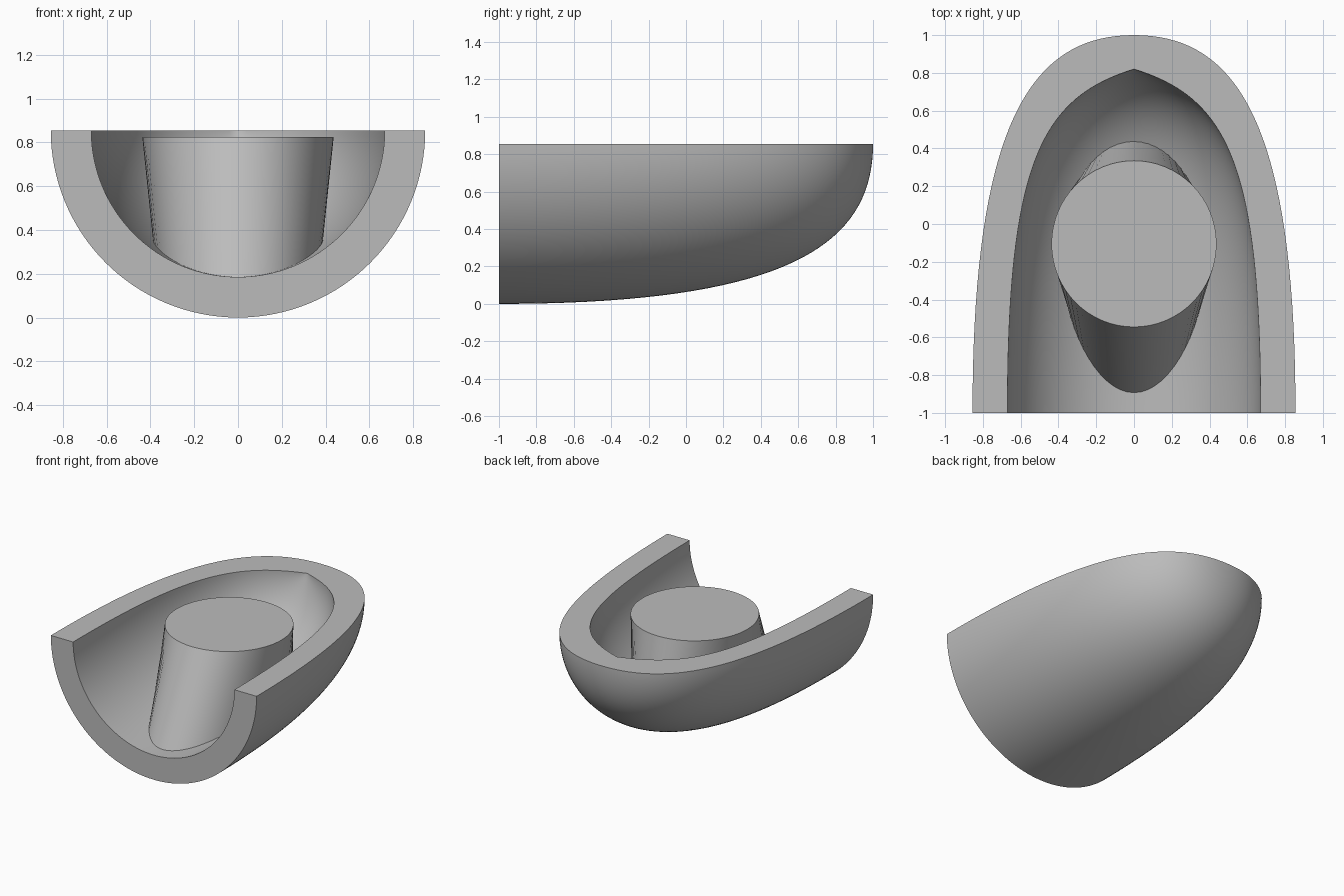
import bpy, bmesh, math
from mathutils import Vector

if "Cube" in bpy.data.objects:
    bpy.data.objects.remove(bpy.data.objects["Cube"])

RIM = 0.855      # height of the flat rim and of the shell axis
STEPS, SEGS = 36, 64

grey = bpy.data.materials.new("plain grey")
grey.diffuse_color = (0.5, 0.5, 0.5, 1)
grey.use_nodes = True
grey.node_tree.nodes["Principled BSDF"].inputs["Base Color"].default_value = grey.diffuse_color


def finish(bm, name):
    bmesh.ops.remove_doubles(bm, verts=bm.verts, dist=1e-5)
    bmesh.ops.recalc_face_normals(bm, faces=bm.faces)
    mesh = bpy.data.meshes.new(name)
    bm.to_mesh(mesh)
    bm.free()
    mesh.materials.append(grey)
    obj = bpy.data.objects.new(name, mesh)
    bpy.context.collection.objects.link(obj)
    bpy.ops.object.select_all(action='DESELECT')
    obj.select_set(True)
    bpy.context.view_layer.objects.active = obj
    bpy.ops.object.shade_smooth_by_angle(angle=math.radians(30))


def bezier(a, b, c, d):
    """Points (y, radius) along a cubic curve."""
    a, b, c, d = map(Vector, (a, b, c, d))
    pts = []
    for i in range(STEPS + 1):
        t = i / STEPS
        s = 1 - t
        pts.append(a*s**3 + b*3*s*s*t + c*3*s*t*t + d*t**3)
    return pts


# Shell: outer and inner profiles turned half way round the y axis
outer = bezier((-1, RIM), (0.52, RIM), (1, 0.55), (1, 0))
inner = bezier((-1, 0.67), (0.35, 0.67), (0.67, 0.48), (0.82, 0))
bm = bmesh.new()


def half_turn(profile):
    return [[bm.verts.new((r * math.cos(math.pi * k / SEGS), y,
                           RIM - r * math.sin(math.pi * k / SEGS)))
             for k in range(SEGS + 1)] for y, r in profile]


def strip(a, b):
    for i in range(len(a) - 1):
        bm.faces.new((a[i], a[i+1], b[i+1], b[i]))


out, inn = half_turn(outer), half_turn(inner)
for grid in (out, inn):
    for i in range(STEPS):
        strip(grid[i], grid[i+1])
strip(out[0], inn[0])                       # front cut face
for k in (0, SEGS):                         # flat top rim
    strip([row[k] for row in out], [row[k] for row in inn])
finish(bm, "half_shell")

# Post: round top lofted to a longer, narrower oval on the shell floor
bm = bmesh.new()
rings = []
for z, cy, rx, ry in ((0.183, -0.207, 0.37, 0.687), (0.825, -0.105, 0.437, 0.44)):
    rings.append([bm.verts.new((rx * math.cos(2*math.pi*k/SEGS),
                                cy + ry * math.sin(2*math.pi*k/SEGS), z))
                  for k in range(SEGS)])
    bm.faces.new(rings[-1])
strip(rings[0] + rings[0][:1], rings[1] + rings[1][:1])
finish(bm, "flared_post")
